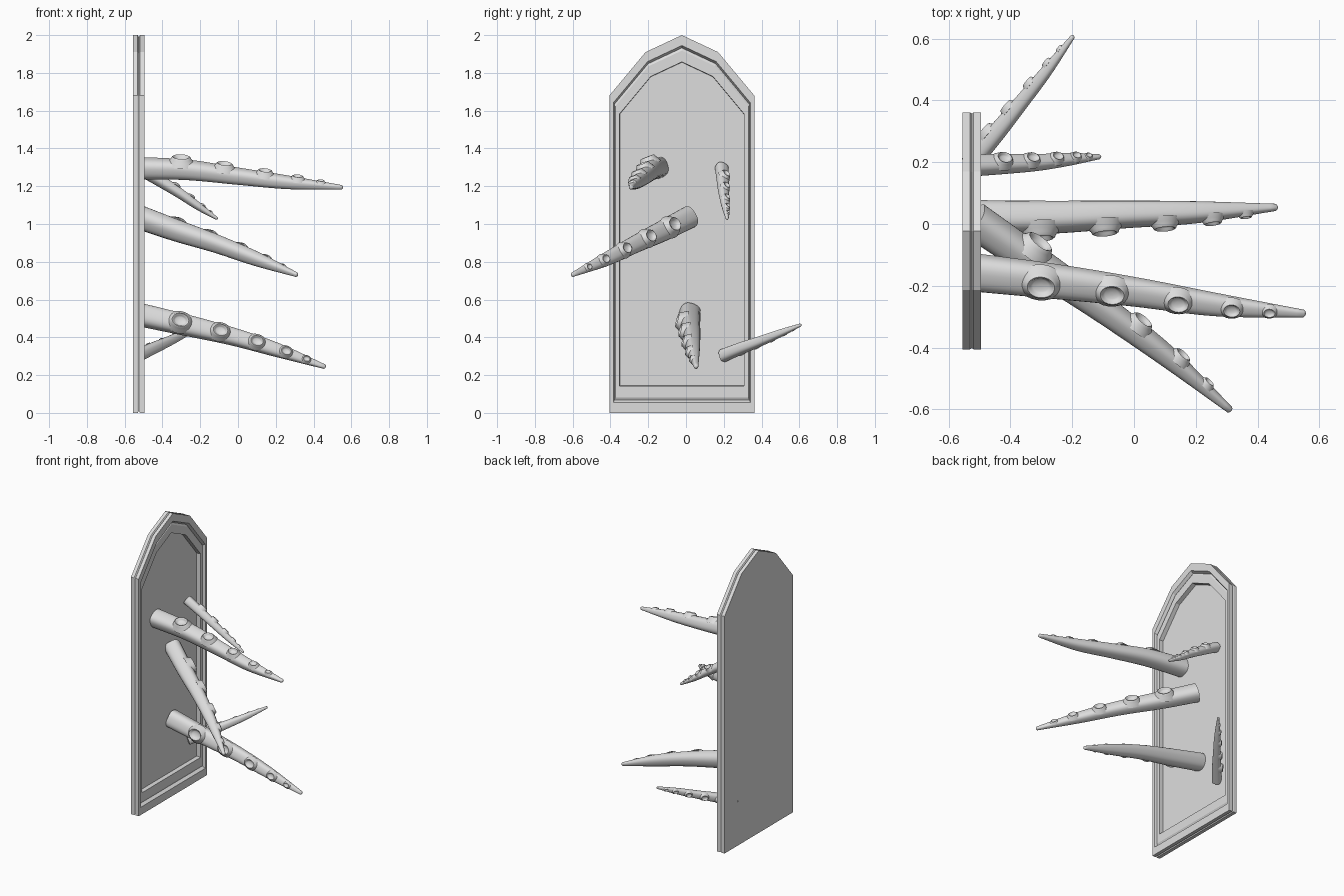
import bpy, bmesh, math
from mathutils import Vector

cube = bpy.data.objects.get("Cube")
if cube:
    bpy.data.objects.remove(cube, do_unlink=True)

grey = bpy.data.materials.new("plain grey")
grey.use_nodes = True
grey.diffuse_color = (0.73, 0.73, 0.73, 1)
grey.node_tree.nodes["Principled BSDF"].inputs["Base Color"].default_value = (0.73, 0.73, 0.73, 1)


def loft(bm, rings):
    """Skin a list of equal-length point rings and cap both ends."""
    loops = [[bm.verts.new(p) for p in ring] for ring in rings]
    n = len(loops[0])
    for a, b in zip(loops, loops[1:]):
        for i in range(n):
            j = (i + 1) % n
            bm.faces.new((a[i], a[j], b[j], b[i]))
    bm.faces.new(loops[0][::-1])
    bm.faces.new(loops[-1])


def finish(name, bm, angle):
    bmesh.ops.recalc_face_normals(bm, faces=bm.faces)
    mesh = bpy.data.meshes.new(name)
    bm.to_mesh(mesh)
    bm.free()
    obj = bpy.data.objects.new(name, mesh)
    bpy.context.collection.objects.link(obj)
    mesh.materials.append(grey)
    if angle:
        bpy.ops.object.select_all(action='DESELECT')
        obj.select_set(True)
        bpy.context.view_layer.objects.active = obj
        bpy.ops.object.shade_smooth_by_angle(angle=math.radians(angle))


# Arched panel: one outline inset evenly and stepped from the back to the recess
half_outline = [(0.3835, -1), (0.3835, 0.68), (0.192, 0.91)]
outline = half_outline + [(0, 1)] + [(-y, z) for y, z in reversed(half_outline)]
steps = [(1, -0.555), (1, -0.531), (0.99, -0.525), (1, -0.519), (1, -0.495),
         (0.945, -0.495), (0.932, -0.515), (0.918, -0.508), (0.858, -0.508),
         (0.856, -0.538)]
bm = bmesh.new()
loft(bm, [[(x, -0.022 + y * s, 1 + z * s) for y, z in outline] for s, x in steps])
finish("arched_panel", bm, 0)


def spline(points, t):
    """Smooth interpolation through evenly spaced points."""
    f = t * (len(points) - 1)
    i = min(int(f), len(points) - 2)
    u = f - i
    p1, p2 = points[i], points[i + 1]
    p0 = points[i - 1] if i else p1 * 2 - p2
    p3 = points[i + 2] if i + 2 < len(points) else p2 * 2 - p1
    return 0.5 * (2 * p1 + (p2 - p0) * u + (2 * p0 - 5 * p1 + 4 * p2 - p3) * u ** 2
                  + (3 * p1 - p0 - 3 * p2 + p3) * u ** 3)


# Sucker cross-section: flared foot, rim and hollow cup (radius, height)
CUP = [(1.4, 0.4), (1.15, 0.8), (0.97, 1.0), (0.9, 1.15), (0.8, 1.22),
       (0.69, 1.16), (0.6, 1.0), (0.45, 0.91), (0.1, 0.88)]
SUCKERS = (0.22, 0.43, 0.63, 0.79, 0.9)


def tentacle(name, path, radii, facing):
    path = [Vector(p) for p in path]
    facing = Vector(facing)

    def frame(t):
        a, b = max(t - 0.02, 0), min(t + 0.02, 1)
        along = (spline(path, b) - spline(path, a)).normalized()
        up = (facing - along * facing.dot(along)).normalized()
        return spline(path, t), along, up, along.cross(up), spline(radii, t)

    # Body: rounded-square section, flatter on the sucker side
    def section(t, scale=1, push=0):
        c, along, up, side, r = frame(t)
        ring = []
        for k in range(28):
            a = math.tau * k / 28
            ca, sa = math.cos(a), math.sin(a)
            m = scale * r / (abs(ca) ** 2.6 + abs(sa) ** 2.6) ** (1 / 2.6)
            flat = 0.86 if ca > 0 else 1
            ring.append(c + along * push + side * sa * m + up * ca * m * flat)
        return ring

    bm = bmesh.new()
    rings = [section(i / 48) for i in range(49)]
    rings += [section(1, 0.75, 0.004), section(1, 0.3, 0.007)]
    loft(bm, rings)

    # Row of suckers shrinking towards the tip
    for t in SUCKERS:
        c, along, up, side, r = frame(t)
        loft(bm, [[c + up * h * r
                   + (along * math.cos(a) + side * 0.8 * math.sin(a)) * w * r
                   for a in (math.tau * k / 24 for k in range(24))] for w, h in CUP])
    finish(name, bm, 60)


BIG = (0.06, 0.055, 0.046, 0.036, 0.012)
SMALL = (0.034, 0.031, 0.026, 0.02, 0.008)

tentacle("upper_tentacle",
         [(-0.54, -0.155, 1.30), (-0.27, -0.185, 1.29), (0, -0.22, 1.256),
          (0.27, -0.262, 1.222), (0.549, -0.29, 1.195)], BIG, (0, -0.35, 0.93))
tentacle("middle_tentacle",
         [(-0.515, 0.015, 1.035), (-0.32, -0.12, 0.965), (-0.11, -0.265, 0.895),
          (0.1, -0.42, 0.815), (0.31, -0.6, 0.732)], BIG, (0.75, 0.55, 0.33))
tentacle("lower_tentacle",
         [(-0.535, 0.015, 0.524), (-0.28, 0.018, 0.466), (-0.03, 0.028, 0.405),
          (0.21, 0.036, 0.332), (0.458, 0.053, 0.245)], BIG, (0.1, -0.94, 0.28))
tentacle("small_upper_tentacle",
         [(-0.53, 0.19, 1.30), (-0.42, 0.195, 1.235), (-0.31, 0.2, 1.165),
          (-0.21, 0.21, 1.095), (-0.113, 0.218, 1.03)], SMALL, (0.4, 0.55, 0.7))
tentacle("small_lower_tentacle",
         [(-0.532, 0.197, 0.303), (-0.45, 0.293, 0.342), (-0.37, 0.39, 0.378),
          (-0.285, 0.495, 0.42), (-0.2, 0.605, 0.465)], SMALL, (-0.7, 0.6, -0.12))
